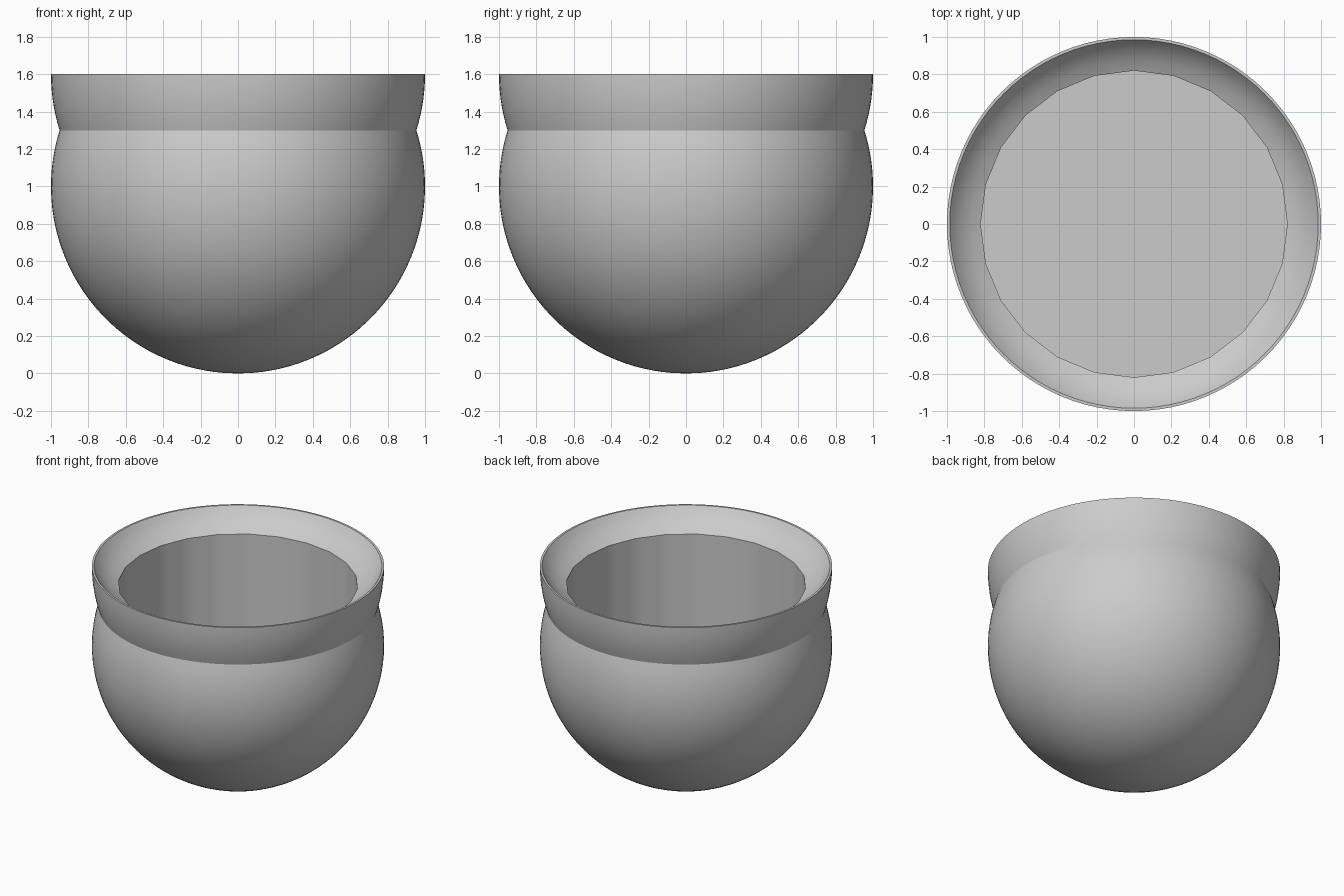
import bpy, bmesh, math

if "Cube" in bpy.data.objects:
    bpy.data.objects.remove(bpy.data.objects["Cube"])

SEG = 96        # steps around the pot
SIDES = 24      # facets of the inner well
WELL_R, WELL_TOP, FLOOR = 0.82, 1.46, 0.6


def arc(cz, a0, a1, n):
    """Points on a unit circle centred at height cz, angles in degrees."""
    return [(math.cos(math.radians(a0 + (a1 - a0) * i / n)),
             cz + math.sin(math.radians(a0 + (a1 - a0) * i / n))) for i in range(n + 1)]


def faceted(theta):
    """Scale that turns a circle into a polygon with SIDES corners."""
    step = 2 * math.pi / SIDES
    return math.cos(step / 2) / math.cos((theta + 1e-9) % step - step / 2)


# Profile: round body, flared collar, lip, then the well (True = faceted)
waist = math.degrees(math.asin(0.3))
profile = [(r, z, False) for r, z in arc(1.0, -86, waist, 34)]
profile += [(r, z, False) for r, z in arc(1.6, -waist, 0, 7)[1:]]
profile += [(0.985, 1.6, False), (0.96, 1.565, False), (0.92, 1.525, False),
            (0.87, 1.488, False), (WELL_R, WELL_TOP, True), (WELL_R, FLOOR, True)]

bm = bmesh.new()
rings = []
for r, z, facet in profile:
    ring = []
    for i in range(SEG):
        t = 2 * math.pi * i / SEG
        k = r * (faceted(t) if facet else 1)
        ring.append(bm.verts.new((k * math.cos(t), k * math.sin(t), z)))
    rings.append(ring)
for a, b in zip(rings, rings[1:]):
    for i in range(SEG):
        j = (i + 1) % SEG
        bm.faces.new((a[i], a[j], b[j], b[i]))

# Close the underside and the flat floor of the well
base = bm.verts.new((0, 0, 0))
for i in range(SEG):
    bm.faces.new((base, rings[0][(i + 1) % SEG], rings[0][i]))
bm.faces.new(rings[-1])
bmesh.ops.recalc_face_normals(bm, faces=bm.faces)

mesh = bpy.data.meshes.new("round_pot")
bm.to_mesh(mesh)
bm.free()
pot = bpy.data.objects.new("round_pot", mesh)
bpy.context.collection.objects.link(pot)
bpy.context.view_layer.objects.active = pot
pot.select_set(True)
bpy.ops.object.shade_smooth_by_angle(angle=math.radians(25))
